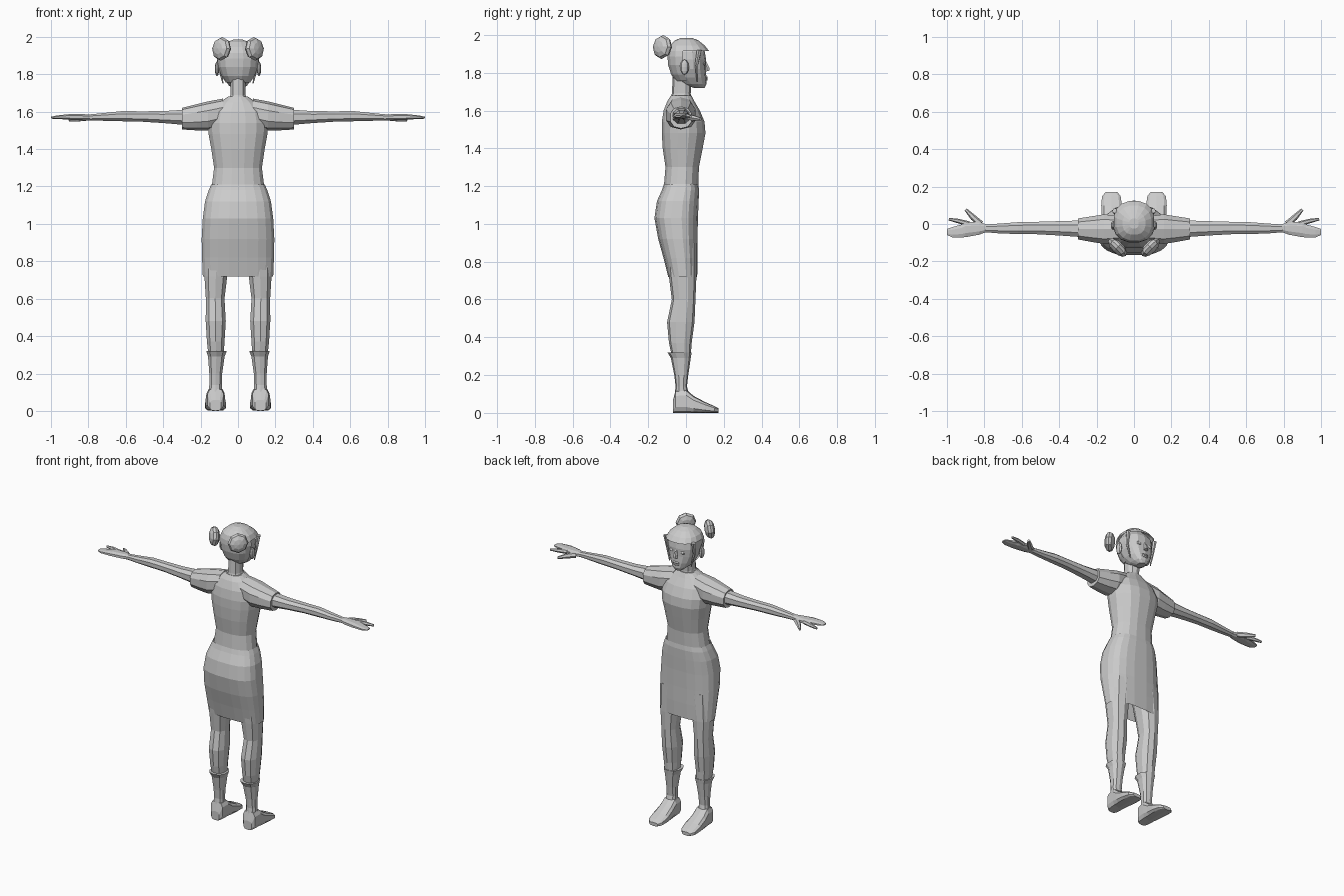
import bpy, bmesh, math
from mathutils import Vector

if "Cube" in bpy.data.objects:
    bpy.data.objects.remove(bpy.data.objects["Cube"], do_unlink=True)

grey = bpy.data.materials.new("plain grey")
grey.use_nodes = True
shade = (0.6, 0.6, 0.6, 1)
grey.diffuse_color = shade
grey.node_tree.nodes["Principled BSDF"].inputs["Base Color"].default_value = shade


def finish(name, bm, mirror=False):
    """Turn a bmesh into a flat shaded object, optionally mirrored across x."""
    bmesh.ops.recalc_face_normals(bm, faces=bm.faces)
    mesh = bpy.data.meshes.new(name)
    bm.to_mesh(mesh)
    bm.free()
    mesh.materials.append(grey)
    obj = bpy.data.objects.new(name, mesh)
    bpy.context.scene.collection.objects.link(obj)
    if mirror:
        obj.modifiers.new("mirror", "MIRROR")
    return obj


def loft(name, axis, rings, sides=12, power=0.85, caps=True, mirror=False, keep=None):
    """Skin rounded sections; each ring is (position, low a, high a, low b, high b)."""
    bm = bmesh.new()
    loops = []
    for t, a0, a1, b0, b1 in rings:
        loop = []
        for i in range(sides):
            angle = math.tau * (i + 0.5) / sides
            c, s = math.cos(angle), math.sin(angle)
            a = (a0 + a1) / 2 + (a1 - a0) / 2 * math.copysign(abs(c) ** power, c)
            b = (b0 + b1) / 2 + (b1 - b0) / 2 * math.copysign(abs(s) ** power, s)
            place = {"x": (t, a, b), "y": (a, t, b), "z": (a, b, t)}[axis]
            loop.append(bm.verts.new(place))
        loops.append(loop)
    for low, high in zip(loops, loops[1:]):
        for i in range(sides):
            j = (i + 1) % sides
            bm.faces.new((low[i], low[j], high[j], high[i]))
    if caps:
        bm.faces.new(loops[0])
        bm.faces.new(loops[-1])
    if keep:
        unwanted = [f for f in bm.faces if not keep(f.calc_center_median())]
        bmesh.ops.delete(bm, geom=unwanted, context="FACES")
    return finish(name, bm, mirror)


def upright(name, rows, **options):
    """Loft along z from symmetric rows (z, half width, back, front)."""
    return loft(name, "z", [(z, -w, w, b, f) for z, w, b, f in rows], **options)


def ball(name, centre, size, axis=(0, 0, 1), segments=8, rings=6, mirror=True):
    """Low-poly ellipsoid with its local z turned towards the axis."""
    bm = bmesh.new()
    bmesh.ops.create_uvsphere(bm, u_segments=segments, v_segments=rings, radius=1)
    bmesh.ops.scale(bm, vec=size, verts=bm.verts)
    turn = Vector(axis).to_track_quat("Z", "Y").to_matrix()
    bmesh.ops.rotate(bm, cent=(0, 0, 0), matrix=turn, verts=bm.verts)
    bmesh.ops.translate(bm, vec=centre, verts=bm.verts)
    return finish(name, bm, mirror)


def rod(name, stations, mirror=True):
    """Tapered limb through (point, radius) stations, for thumb and hair strands."""
    bm = bmesh.new()
    start, end = Vector(stations[0][0]), Vector(stations[-1][0])
    turn = (end - start).to_track_quat("Z", "Y")
    loops = []
    for point, radius in stations:
        corners = [Vector((math.cos(k * math.tau / 6), math.sin(k * math.tau / 6), 0)) for k in range(6)]
        loops.append([bm.verts.new(Vector(point) + turn @ (c * radius)) for c in corners])
    for low, high in zip(loops, loops[1:]):
        for k in range(6):
            bm.faces.new((low[k], low[k - 1], high[k - 1], high[k]))
    bm.faces.new(loops[0])
    bm.faces.new(loops[-1])
    return finish(name, bm, mirror)


# Torso and neck
upright("torso", [
    (1.18, .145, -.12, .065), (1.3, .13, -.11, .07), (1.4, .145, -.125, .09),
    (1.48, .16, -.13, .105), (1.54, .165, -.13, .1), (1.6, .15, -.12, .075),
    (1.65, .1, -.1, .045), (1.68, .055, -.08, .03)], sides=16)
upright("neck", [
    (1.64, .06, -.09, .03), (1.69, .042, -.075, .025), (1.78, .042, -.07, .03)], sides=10)

# Skirt, open at the hem
upright("skirt", [
    (.72, .19, -.095, .06), (.82, .194, -.12, .062), (.92, .196, -.148, .062),
    (1.03, .19, -.168, .064), (1.12, .178, -.155, .068), (1.18, .158, -.128, .07),
    (1.21, .145, -.118, .066)], sides=20, power=.75, caps=False)

# Legs and socks
loft("leg", "z", [
    (.3, .075, .16, -.075, .025), (.37, .07, .168, -.09, .03),
    (.48, .063, .175, -.1, .045), (.6, .07, .174, -.075, .05),
    (.72, .055, .182, -.09, .055), (.9, .02, .18, -.11, .055)], sides=10, mirror=True)
loft("sock", "z", [
    (.1, .085, .157, -.06, .015), (.14, .085, .155, -.055, .005),
    (.2, .083, .155, -.062, .012), (.29, .07, .162, -.08, .025),
    (.32, .058, .172, -.098, .03), (.32, .075, .16, -.08, .022)], sides=10, mirror=True)

# Shoes run from heel to toe
loft("shoe", "y", [
    (-.07, .09, .15, 0, .06), (-.055, .075, .165, 0, .12), (0, .07, .17, 0, .125),
    (.04, .068, .174, 0, .09), (.1, .063, .177, 0, .058),
    (.15, .07, .172, 0, .036), (.172, .09, .15, 0, .024)],
    sides=10, power=.6, mirror=True)

# Arms with short sleeves
loft("sleeve", "x", [
    (.08, -.1, .045, 1.52, 1.67), (.16, -.11, .055, 1.5, 1.655), (.22, -.1, .045, 1.5, 1.64),
    (.3, -.085, .032, 1.505, 1.62), (.3, -.065, .015, 1.53, 1.605)], sides=10, mirror=True)
loft("arm", "x", [
    (.28, -.073, .022, 1.526, 1.614), (.4, -.064, .018, 1.537, 1.605),
    (.52, -.057, .014, 1.545, 1.604), (.62, -.056, .012, 1.547, 1.605),
    (.72, -.052, .004, 1.55, 1.594), (.8, -.045, -.002, 1.553, 1.586)],
    sides=8, mirror=True)

# Hands: palm with joined fingers, forefinger and thumb
loft("palm", "x", [
    (.79, -.045, 0, 1.553, 1.586), (.83, -.06, .012, 1.553, 1.588),
    (.9, -.073, .014, 1.556, 1.588), (.92, -.074, 0, 1.558, 1.586),
    (.97, -.074, -.014, 1.56, 1.58), (1, -.06, -.025, 1.565, 1.573)],
    sides=8, mirror=True)
rod("forefinger", [((.88, .0, 1.571), .014), ((.94, .016, 1.57), .012), ((.99, .026, 1.567), .007)])
rod("thumb", [((.82, 0, 1.566), .018), ((.86, .035, 1.562), .016), ((.9, .077, 1.555), .008)])

# Head, from the chin to the crown
upright("head", [
    (1.72, .025, .04, .098), (1.74, .05, -.02, .108), (1.775, .075, -.06, .108),
    (1.82, .095, -.08, .105), (1.87, .102, -.088, .106), (1.91, .098, -.085, .1),
    (1.95, .07, -.07, .07)], sides=14)

# Hair cap: full crown, with the face left open below the fringe
upright("hair_cap", [
    (1.755, .065, -.055, .1), (1.79, .09, -.08, .11), (1.84, .108, -.096, .112),
    (1.885, .114, -.1, .118), (1.915, .11, -.098, .124), (1.945, .094, -.088, .1),
    (1.972, .062, -.058, .065), (1.985, .025, -.025, .03)], sides=16,
    keep=lambda p: p.z > 1.9 or p.y < -.01)
rod("side_lock", [((.103, .07, 1.92), .014), ((.1, .055, 1.84), .009), ((.08, .06, 1.75), .003)])
ball("hair_bun", (.088, -.125, 1.936), (.064, .064, .032), (.7, -.7, .1))

# Face and ears
rod("nose", [((0, .1, 1.86), .007), ((0, .112, 1.825), .013), ((0, .112, 1.808), .015)], mirror=False)
ball("eye", (.04, .095, 1.848), (.02, .011, .011))
ball("ear", (.112, -.008, 1.83), (.012, .024, .04))
for lip, z in (("upper_lip", 1.775), ("lower_lip", 1.764)):
    ball(lip, (0, .106, z), (.024, .009, .007), mirror=False)
